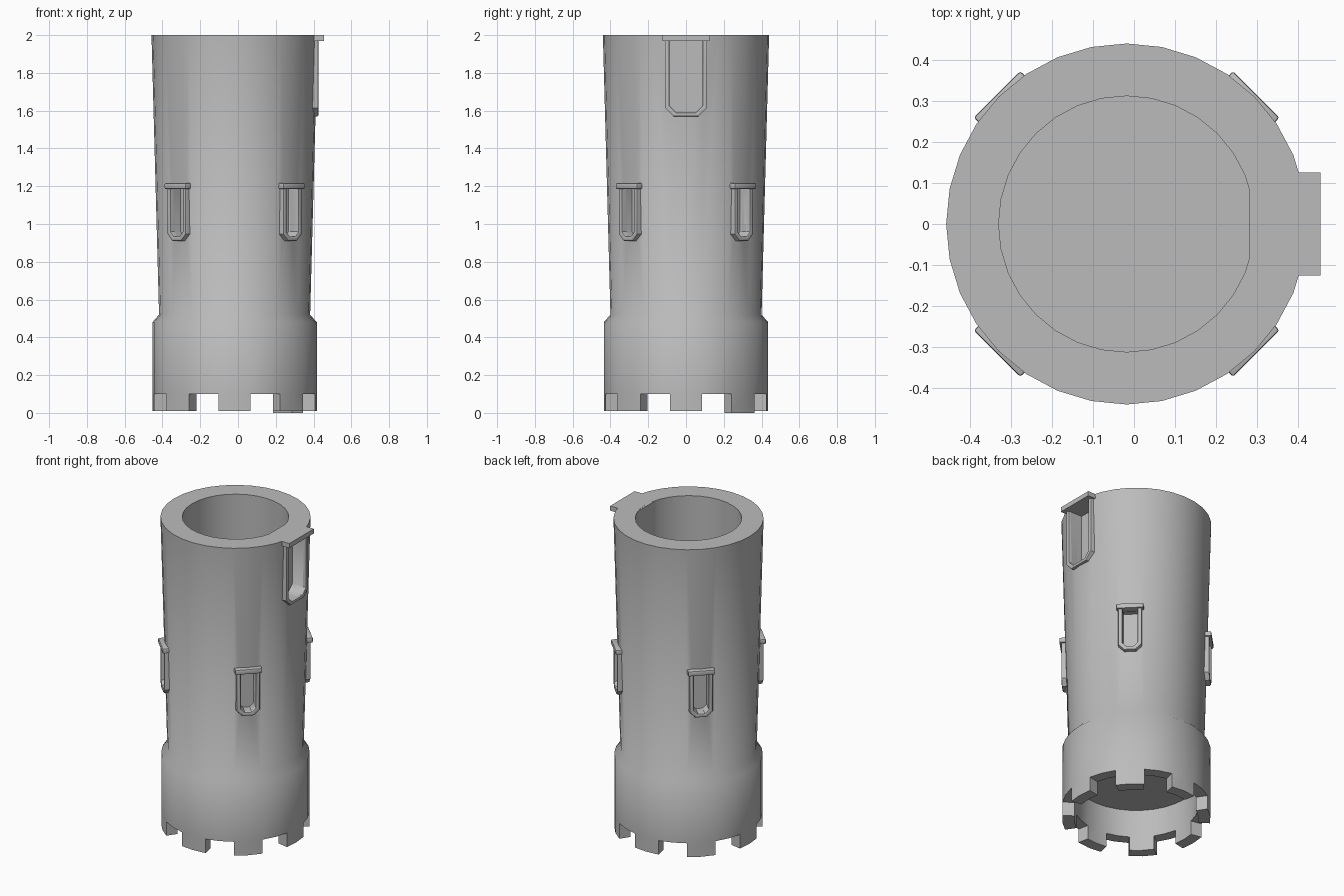
import bpy, bmesh, math
from mathutils import Matrix, Vector

cube = bpy.data.objects.get("Cube")
if cube:
    bpy.data.objects.remove(cube, do_unlink=True)

CENTRE = Vector((-0.018, 0, 0))
SIDES = 32

stone = bpy.data.materials.new("grey stone")
stone.use_nodes = True
GREY = (0.5, 0.5, 0.5, 1)
stone.diffuse_color = GREY
stone.node_tree.nodes["Principled BSDF"].inputs["Base Color"].default_value = GREY


def finish(name, bm, matrix=Matrix(), smooth=None):
    """Turn a bmesh into a named object placed about the tower axis."""
    bmesh.ops.recalc_face_normals(bm, faces=bm.faces[:])
    mesh = bpy.data.meshes.new(name)
    bm.to_mesh(mesh)
    bm.free()
    mesh.transform(Matrix.Translation(CENTRE) @ matrix)
    mesh.materials.append(stone)
    obj = bpy.data.objects.new(name, mesh)
    bpy.context.collection.objects.link(obj)
    if smooth:
        activate(obj)
        bpy.ops.object.shade_smooth_by_angle(angle=math.radians(smooth))
    return obj


def activate(obj):
    bpy.ops.object.select_all(action='DESELECT')
    obj.select_set(True)
    bpy.context.view_layer.objects.active = obj


def shield(half, low, high, cut):
    """Opening outline in (y, z): square top, chamfered foot."""
    return [(half, high), (-half, high), (-half, low + cut),
            (cut - half, low), (half - cut, low), (half, low + cut)]


def prism(outline, near, far):
    bm = bmesh.new()
    face = bm.faces.new([bm.verts.new((near, y, z)) for y, z in outline])
    out = bmesh.ops.extrude_face_region(bm, geom=[face])["geom"]
    bmesh.ops.translate(bm, vec=(far - near, 0, 0),
                        verts=[v for v in out if isinstance(v, bmesh.types.BMVert)])
    return bm


def box(x0, x1, half, z0, z1):
    return prism([(half, z1), (-half, z1), (-half, z0), (half, z0)], x0, x1)


def frame(outer, inner, near, far, bevel):
    """Ring between two matching outlines, with softened front edges."""
    bm = bmesh.new()
    rings = [[bm.verts.new((x, y, z)) for y, z in pts]
             for x, pts in ((near, outer), (far, outer), (far, inner), (near, inner))]
    for a, b in zip(rings, rings[1:] + rings[:1]):
        for i in range(len(a)):
            j = (i + 1) % len(a)
            bm.faces.new((a[i], a[j], b[j], b[i]))
    front = [e for e in bm.edges if all(abs(v.co.x - far) < 1e-5 for v in e.verts)
             and any(f.normal.length >= 0 and
                     max(v.co.x for v in f.verts) - min(v.co.x for v in f.verts) > 1e-4
                     for f in e.link_faces)]
    bmesh.ops.bevel(bm, geom=front, offset=bevel, segments=2, profile=0.5, affect='EDGES')
    return bm


# Tower body: hollow shaft above, wide collar with a recess below
profile = [(0, 0.28), (0.365, 0.28), (0.365, 0.1), (0.435, 0.1), (0.435, 0.48),
           (0.4, 0.52), (0.44, 2), (0.312, 2), (0.312, 0.5), (0, 0.5)]
bm = bmesh.new()
line = [bm.verts.new((r, 0, z)) for r, z in profile]
edges = [bm.edges.new(pair) for pair in zip(line, line[1:])]
bmesh.ops.spin(bm, geom=line + edges, axis=(0, 0, 1), cent=(0, 0, 0),
               angle=math.tau, steps=SIDES)
bmesh.ops.remove_doubles(bm, verts=bm.verts[:], dist=1e-4)
bmesh.ops.recalc_face_normals(bm, faces=bm.faces[:])

# Eight hanging teeth pulled down from the collar's lower rim
teeth = []
for f in bm.faces:
    c = f.calc_center_median()
    if abs(f.normal.z) > 0.9 and abs(c.z - 0.1) < 1e-3:
        turn = math.degrees(math.atan2(c.y, c.x)) % 45
        if min(turn, 45 - turn) < 11:
            teeth.append(f)
pulled = bmesh.ops.extrude_face_region(bm, geom=teeth)["geom"]
bmesh.ops.delete(bm, geom=[f for f in teeth if f.is_valid], context='FACES_ONLY')
for v in pulled:
    if isinstance(v, bmesh.types.BMVert):
        broken = v.co.x > 0.2 and v.co.y > 0.15
        v.co.z = 0 if broken else 0.01
tower = finish("tower_body", bm)

# Door and four windows: pocket cutters, frames and lintels
cutters = []
door_out = shield(0.112, 1.57, 1.98, 0.045)
door_in = shield(0.088, 1.59, 1.97, 0.036)
win_out = shield(0.07, 0.91, 1.2, 0.036)
win_in = shield(0.044, 0.935, 1.19, 0.024)

cutters.append(finish("door_cutter", prism(door_in, 0.345, 0.6)))
finish("door_frame", frame(door_out, door_in, 0.36, 0.443, 0.006), smooth=40)
finish("door_lintel", box(0.4, 0.473, 0.125, 1.97, 2))
finish("door_backing", box(0.298, 0.34, 0.1, 1.57, 1.999))

for i, side in enumerate(("back_left", "back_right", "front_right", "front_left")):
    turn = Matrix.Rotation(math.radians(45 + 90 * i), 4, 'Z')
    cutters.append(finish(side + "_window_cutter", prism(win_in, 0.36, 0.6), turn))
    finish(side + "_window_frame", frame(win_out, win_in, 0.37, 0.436, 0.008), turn, 40)
    lintel = box(0.39, 0.447, 0.08, 1.185, 1.217)
    bmesh.ops.bevel(lintel, geom=lintel.edges[:], offset=0.006, segments=2,
                    profile=0.5, affect='EDGES')
    finish(side + "_window_lintel", lintel, turn, 40)

# Cut the pockets and discard the cutters
activate(tower)
for c in cutters:
    c.hide_render = True
    mod = tower.modifiers.new("pocket", 'BOOLEAN')
    mod.operation = 'DIFFERENCE'
    mod.solver = 'EXACT'
    mod.object = c
    bpy.ops.object.modifier_apply(modifier=mod.name)
for c in cutters:
    bpy.data.objects.remove(c, do_unlink=True)
activate(tower)
bpy.ops.object.shade_smooth_by_angle(angle=math.radians(45))
